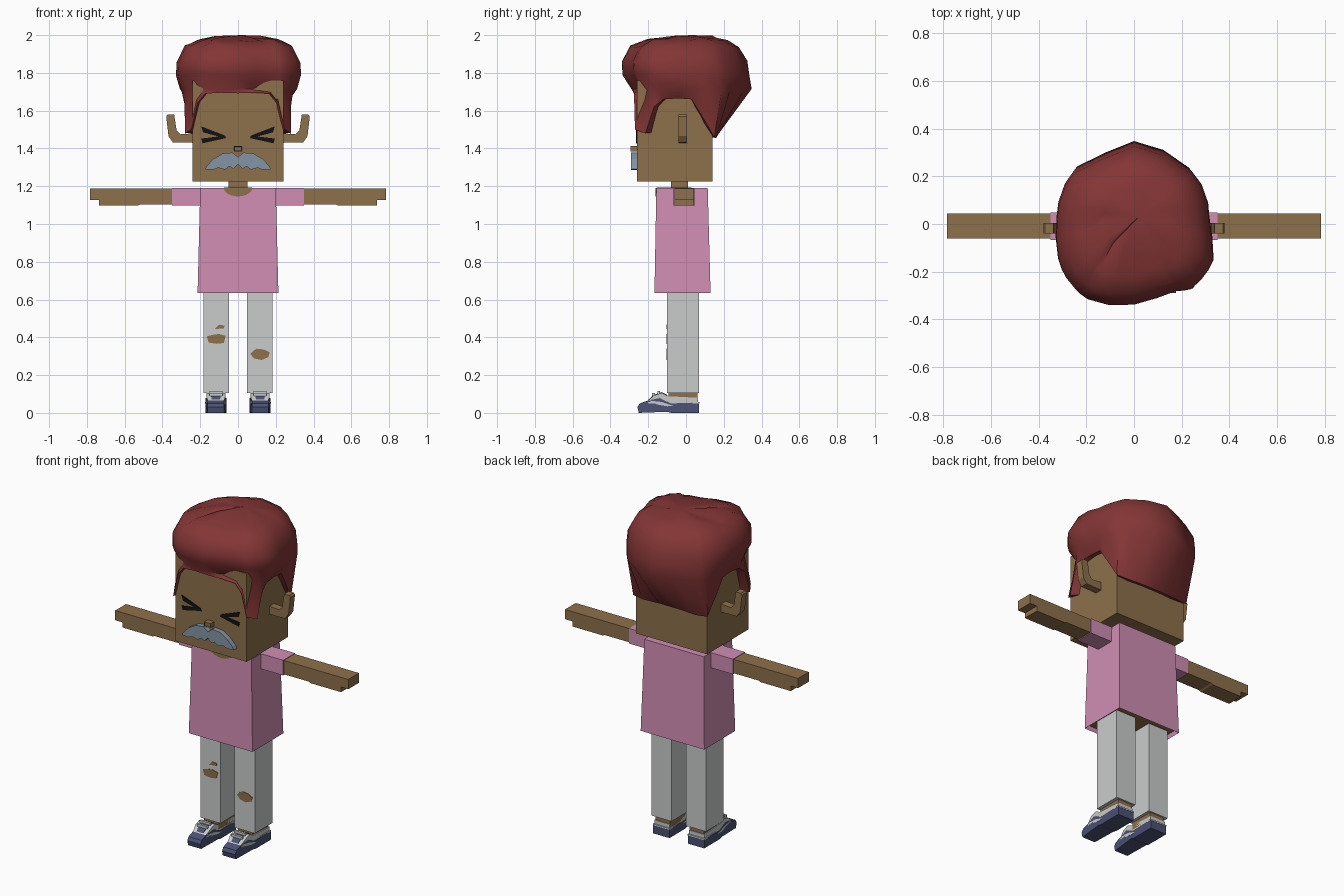
import bpy, bmesh, math, random

random.seed(4)
if "Cube" in bpy.data.objects:
    bpy.data.objects.remove(bpy.data.objects["Cube"])


def material(name, *rgb):
    m = bpy.data.materials.new(name)
    m.use_nodes = True
    m.diffuse_color = (*rgb, 1)
    m.node_tree.nodes["Principled BSDF"].inputs["Base Color"].default_value = (*rgb, 1)
    return m


SKIN = material("skin brown", .27, .16, .07)
PINK = material("shirt pink", .63, .27, .45)
GREY = material("trouser grey", .59, .6, .6)
HAIR = material("hair red", .23, .036, .036)
NAVY = material("shoe navy", .07, .085, .18)
STEEL = material("moustache grey", .23, .3, .38)
BLACK = material("eye black", .006, .006, .006)


def finish(name, bm, *mats):
    bmesh.ops.recalc_face_normals(bm, faces=bm.faces)
    me = bpy.data.meshes.new(name)
    bm.to_mesh(me)
    bm.free()
    for m in mats:
        me.materials.append(m)
    ob = bpy.data.objects.new(name, me)
    bpy.context.collection.objects.link(ob)
    return ob


def prism(name, pts, axis, a, b, mat):
    """Extrude a 2D outline along one axis from a to b."""
    bm = bmesh.new()

    def place(p, t):
        return {"x": (t, *p), "y": (p[0], t, p[1]), "z": (*p, t)}[axis]
    ends = [[bm.verts.new(place(p, t)) for p in pts] for t in (a, b)]
    for e in ends:
        bm.faces.new(e)
    n = len(pts)
    for i in range(n):
        j = (i + 1) % n
        bm.faces.new((ends[0][i], ends[0][j], ends[1][j], ends[1][i]))
    return finish(name, bm, mat)


def box(name, x, y, z, mat):
    return prism(name, [(x[0], y[0]), (x[1], y[0]), (x[1], y[1]), (x[0], y[1])],
                 "z", *z, mat)


def flip(pts, s):
    return [(s * x, z) for x, z in pts]


# Head and neck
box("head", (-.24, .24), (-.26, .14), (1.225, 1.76), SKIN)
box("neck", (-.05, .05), (-.08, .01), (1.15, 1.23), SKIN)

# Nose with a framed tip
nose = box("nose", (-.022, .022), (-.295, -.255), (1.385, 1.412), SKIN)
bm = bmesh.new()
bm.from_mesh(nose.data)
tip = min(bm.faces, key=lambda f: f.calc_center_median().y)
bmesh.ops.inset_individual(bm, faces=[tip], thickness=.005, depth=-.006)
bm.to_mesh(nose.data)
bm.free()

# Moustache: half outline, mirrored
half = [(0, 1.355), (.03, 1.378), (.08, 1.374), (.13, 1.345), (.165, 1.308),
        (.175, 1.29), (.13, 1.287), (.105, 1.298), (.07, 1.288), (.045, 1.305),
        (.025, 1.292), (0, 1.317)]
prism("moustache", half + flip(half[-2:0:-1], -1), "y", -.29, -.255, STEEL)

# Hair: rings following one outline, ending on a hairline around the head
outline = [(0, .345), (.105, .315), (.30, .155), (.32, 0), (.34, -.155), (.25, -.27),
           (.15, -.28), (-.02, -.34), (-.21, -.31), (-.30, -.21), (-.33, 0),
           (-.27, .22), (-.09, .30)]
polar = sorted((math.atan2(y, x), math.hypot(x, y)) for x, y in outline)
turn = 2 * math.pi
polar = [(polar[-1][0] - turn, polar[-1][1])] + polar + [(polar[0][0] + turn, polar[0][1])]


def radius(a):
    for (a0, r0), (a1, r1) in zip(polar, polar[1:]):
        if a0 <= a <= a1:
            return r0 + (r1 - r0) * (a - a0) / (a1 - a0)


side = [(.09, -.278, 1.695), (.175, -.276, 1.69), (.215, -.274, 1.64), (.247, -.27, 1.5),
        (.28, -.215, 1.48), (.28, -.17, 1.62), (.275, -.12, 1.66), (.27, -.04, 1.665),
        (.27, .03, 1.66), (.265, .08, 1.58), (.25, .15, 1.46), (.18, .16, 1.455),
        (.07, .16, 1.46)]
hairline = ([(0, -.278, 1.692)] + side + [(0, .16, 1.46)]
            + [(-x, y, z) for x, y, z in reversed(side)])
levels = [(1.99, .38, .03), (1.972, .64, 0), (1.94, .84, -.01), (1.86, .97, -.01),
          (1.79, .98, -.004), (1.71, .92, .03)]
bm = bmesh.new()
rings = []
for z, s, dy in levels:
    ring = []
    for x, y, _ in hairline:
        a = math.atan2(y, x)
        r = radius(a) * s
        ring.append(bm.verts.new((r * math.cos(a), r * math.sin(a) + dy,
                                  z + random.uniform(-.008, .008))))
    rings.append(ring)
rings.append([bm.verts.new(p) for p in hairline])
rings.append([bm.verts.new((x * .8, y * .8, z + .005)) for x, y, z in hairline])
n = len(hairline)
crown = bm.verts.new((.02, .03, 2))
for i in range(n):
    j = (i + 1) % n
    bm.faces.new((crown, rings[0][i], rings[0][j]))
    for r0, r1 in zip(rings, rings[1:]):
        bm.faces.new((r0[i], r1[i], r1[j], r0[j]))
hair = finish("hair", bm, HAIR)
bpy.ops.object.select_all(action="DESELECT")
hair.select_set(True)
bpy.context.view_layer.objects.active = hair
bpy.ops.object.shade_smooth_by_angle(angle=math.radians(50))

# Shirt: tapered block, hollow hem showing skin underneath
bm = bmesh.new()
bmesh.ops.create_cube(bm, size=1)
for v in bm.verts:
    top = v.co.z > 0
    v.co = (math.copysign(.2 if top else .214, v.co.x),
            (-.157 if top else -.167) if v.co.y < 0 else (.115 if top else .13),
            1.19 if top else .635)
hem = min(bm.faces, key=lambda f: f.calc_center_median().z)
bmesh.ops.inset_individual(bm, faces=[hem], thickness=.008, depth=0)
hem.material_index = 1
for v in hem.verts:
    v.co.z += .025
finish("shirt", bm, PINK, SKIN)

# Scooped neckline, on the chest and on top of the shoulders
arc = [(.075 * math.cos(t), .045 * math.sin(t))
       for t in (math.pi + math.pi * k / 10 for k in range(11))]
prism("neckline_front", [(x, 1.191 + z) for x, z in arc], "y", -.161, -.155, SKIN)
prism("neckline_top", [(-.075, -.157), (.075, -.157), (.06, .03), (-.06, .03)],
      "z", 1.186, 1.192, SKIN)

# Mirrored parts
upper_lid = [(.195, 1.517), (.185, 1.485), (.063, 1.453), (.068, 1.468)]
lower_lid = [(.195, 1.452), (.188, 1.427), (.063, 1.455), (.085, 1.466)]
ear = [(.235, 1.43), (.345, 1.432), (.368, 1.465), (.38, 1.57), (.372, 1.58), (.338, 1.58),
       (.325, 1.495), (.305, 1.475), (.235, 1.48)]
arm = [(.34, 1.103), (.52, 1.103), (.53, 1.097), (.735, 1.097), (.735, 1.128), (.784, 1.128),
       (.784, 1.187), (.34, 1.187)]
sole = [(-.25, 0), (-.1, .006), (-.08, 0), (.07, 0), (.07, .055), (-.08, .05),
        (-.14, .078), (-.2, .066), (-.245, .05), (-.257, .03)]
upper = [(-.215, .055), (-.17, .092), (-.13, .106), (-.09, .088), (.064, .08), (.064, .04),
         (-.1, .035)]
for word, s in (("left", 1), ("right", -1)):
    def span(a, b):
        return sorted((s * a, s * b))

    prism(word + "_eye_upper", flip(upper_lid, s), "y", -.265, -.257, BLACK)
    prism(word + "_eye_lower", flip(lower_lid, s), "y", -.264, -.257, BLACK)
    prism(word + "_ear", flip(ear, s), "y", -.04, .005, SKIN)
    box(word + "_sleeve", span(.17, .35), (-.066, .048), (1.098, 1.19), PINK)
    prism(word + "_arm", flip(arm, s), "y", -.06, .043, SKIN)
    box(word + "_trouser_leg", span(.048, .183), (-.1, .07), (.105, .67), GREY)
    box(word + "_ankle", span(.066, .162), (-.093, .06), (.06, .11), SKIN)

    # Shoe pieces, narrowed at the toe
    shoe = [prism(word + "_shoe_sole", sole, "x", *span(.062, .172), NAVY),
            prism(word + "_shoe_upper", upper, "x", *span(.066, .168), GREY),
            prism(word + "_shoe_tongue", [(-.2, .07), (-.17, .096), (-.13, .11), (-.1, .096),
                                          (-.1, .07)], "x", *span(.09, .144), NAVY),
            box(word + "_shoe_trim", span(.0605, .1735), (-.2, .0715), (.05, .058), GREY)]
    for k in range(2):
        y, z = -.172 + .028 * k, .09 + .011 * k
        shoe.append(box(word + "_shoe_lace", span(.082, .152), (y - .007, y + .007),
                        (z, z + .015), GREY))
    for ob in shoe:
        for v in ob.data.vertices:
            if v.co.y < -.19:
                v.co.x = s * .117 + (v.co.x - s * .117) * .8

# Torn knees
tears = {"right_knee_tear": [(-.165, .405), (-.155, .372), (-.115, .366), (-.075, .37),
                             (-.065, .408), (-.1, .418), (-.14, .412)],
         "right_small_tear": [(-.125, .443), (-.075, .448), (-.07, .462), (-.1, .467)],
         "left_knee_tear": [(.065, .312), (.085, .288), (.125, .28), (.16, .295), (.168, .32),
                            (.14, .335), (.1, .34), (.08, .328)]}
for name, pts in tears.items():
    prism(name, pts, "y", -.103, -.098, SKIN)
